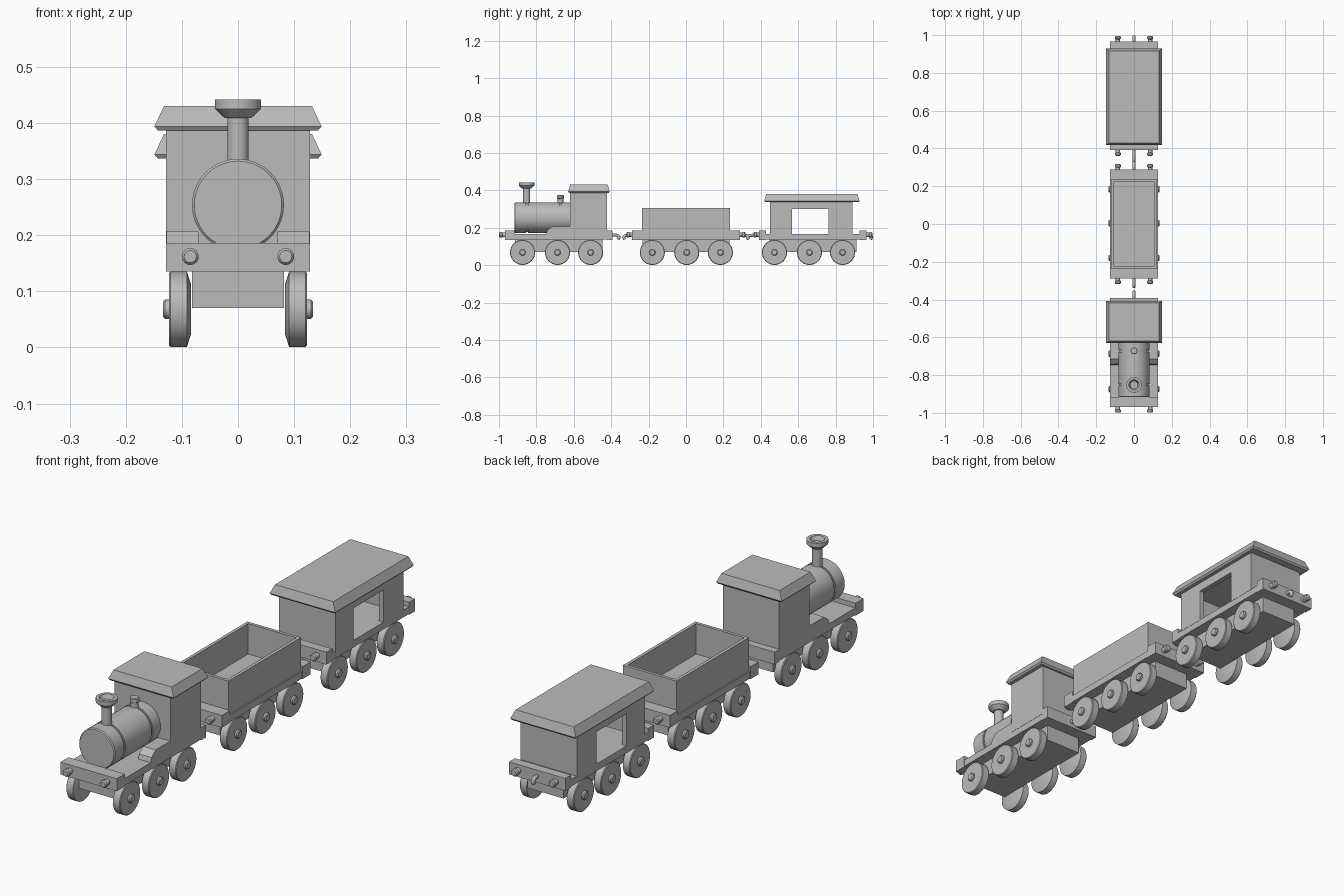
import bpy, bmesh, math
from mathutils import Matrix, Vector

cube = bpy.data.objects.get("Cube")
if cube:
    bpy.data.objects.remove(cube, do_unlink=True)

grey = bpy.data.materials.new("plain grey")
grey.use_nodes = True
grey.diffuse_color = (0.5, 0.5, 0.5, 1)
grey.node_tree.nodes["Principled BSDF"].inputs["Base Color"].default_value = grey.diffuse_color


def finish(name, bm, smooth=False):
    bmesh.ops.recalc_face_normals(bm, faces=bm.faces)
    mesh = bpy.data.meshes.new(name)
    bm.to_mesh(mesh)
    bm.free()
    mesh.materials.append(grey)
    obj = bpy.data.objects.new(name, mesh)
    bpy.context.collection.objects.link(obj)
    if smooth:
        bpy.ops.object.select_all(action='DESELECT')
        obj.select_set(True)
        bpy.context.view_layer.objects.active = obj
        bpy.ops.object.shade_smooth_by_angle(angle=math.radians(35))
    return obj


def rings(name, levels):
    """Stack of rectangles (half width, y0, y1, z) joined into a closed solid."""
    bm = bmesh.new()
    loops = [[bm.verts.new(p) for p in ((-w, a, z), (w, a, z), (w, b, z), (-w, b, z))]
             for w, a, b, z in levels]
    for low, high in zip(loops, loops[1:]):
        for i in range(4):
            j = (i + 1) % 4
            bm.faces.new((low[i], low[j], high[j], high[i]))
    bm.faces.new(loops[0])
    bm.faces.new(loops[-1])
    return finish(name, bm)


def box(name, w, y0, y1, z0, z1):
    return rings(name, [(w, y0, y1, z0), (w, y0, y1, z1)])


def prism(name, outline, x0, x1):
    """Side outline in (y, z) extruded across x."""
    bm = bmesh.new()
    face = bm.faces.new([bm.verts.new((x0, y, z)) for y, z in outline])
    ext = bmesh.ops.extrude_face_region(bm, geom=[face])["geom"]
    bmesh.ops.translate(bm, vec=(x1 - x0, 0, 0),
                        verts=[v for v in ext if isinstance(v, bmesh.types.BMVert)])
    return finish(name, bm)


def lathe(name, profile, place, axis, steps=32):
    """Profile of (radius, distance) turned about an axis through a point."""
    bm = bmesh.new()
    verts = [bm.verts.new((r, 0, h)) for r, h in profile]
    edges = [bm.edges.new(pair) for pair in zip(verts, verts[1:])]
    bmesh.ops.spin(bm, geom=verts + edges, cent=(0, 0, 0), axis=(0, 0, 1),
                   angle=math.tau, steps=steps)
    bmesh.ops.remove_doubles(bm, verts=bm.verts, dist=0.0001)
    turn = Vector((0, 0, 1)).rotation_difference(Vector(axis)).to_matrix().to_4x4()
    bm.transform(Matrix.Translation(place) @ turn)
    return finish(name, bm, True)


WHEEL = [(0, 0), (0.045, 0), (0.067, 0.007), (0.067, 0.036), (0.064, 0.039),
         (0.017, 0.039), (0.017, 0.046), (0.013, 0.05), (0, 0.05)]
BUFFER = [(0, -0.005), (0.012, -0.005), (0.012, 0.012), (0.015, 0.015),
          (0.015, 0.025), (0.011, 0.03), (0, 0.03)]


def wheels(car, positions):
    for n, y in enumerate(positions, 1):
        for side, label in ((1, "left"), (-1, "right")):
            lathe(f"{car}_wheel_{label}_{n}", WHEEL, (side * 0.084, y, 0.068), (side, 0, 0))


def buffers(car, y, way):
    for side, label in ((1, "left"), (-1, "right")):
        lathe(f"{car}_buffer_{label}", BUFFER, (side * 0.085, y, 0.162), (0, way, 0), 16)


def hook(car, y, way, reach):
    """Coupling hook with a drooping tip."""
    curve = bpy.data.curves.new(f"{car}_hook", 'CURVE')
    curve.dimensions = '3D'
    curve.bevel_depth = 0.008
    curve.bevel_resolution = 2
    curve.use_fill_caps = True
    curve.resolution_u = 5
    spline = curve.splines.new('BEZIER')
    path = [(-0.008, 0.16), (reach * 0.5, 0.16), (reach - 0.008, 0.15), (reach - 0.014, 0.138)]
    spline.bezier_points.add(len(path) - 1)
    for point, (d, z) in zip(spline.bezier_points, path):
        point.co = (0, y + way * d, z)
        point.handle_left_type = point.handle_right_type = 'AUTO'
    curve.materials.append(grey)
    bpy.context.collection.objects.link(bpy.data.objects.new(f"{car}_hook", curve))


def chassis(car, y0, y1, front, back, axles):
    """Deck, end beams, underframe and wheels shared by every car."""
    box(f"{car}_deck", 0.127, y0 + front, y1 - back, 0.138, 0.167)
    box(f"{car}_front_beam", 0.128, y0, y0 + front, 0.135, 0.186)
    box(f"{car}_rear_beam", 0.128, y1 - back, y1, 0.135, 0.186)
    box(f"{car}_underframe", 0.082, y0 + 0.055, y1 - 0.055, 0.07, 0.14)
    wheels(car, axles)


def roof(name, y0, y1, z):
    rings(name, [(0.143, y0 + 0.005, y1 - 0.005, z), (0.149, y0, y1, z + 0.007),
                 (0.132, y0 + 0.011, y1 - 0.011, z + 0.043)])


# Engine
chassis("engine", -0.969, -0.392, 0.052, 0.03, (-0.874, -0.687, -0.51))
buffers("engine", -0.969, -1)
hook("engine", -0.392, 1, 0.042)
box("cab", 0.128, -0.62, -0.422, 0.165, 0.392)
roof("cab_roof", -0.63, -0.408, 0.387)
for side in (1, -1):
    prism("side_step", [(-0.748, 0.165), (-0.742, 0.186), (-0.715, 0.207),
                        (-0.619, 0.207), (-0.619, 0.165)], side * 0.07, side * 0.127)

# Boiler with two shallow grooves
R = 0.082
boiler = [(0, 0), (R - 0.004, 0), (R, 0.004)]
for groove in (0.062, 0.24):
    boiler += [(R, groove), (R - 0.005, groove), (R - 0.005, groove + 0.009), (R, groove + 0.009)]
boiler += [(R, 0.3), (0, 0.3)]
lathe("boiler", boiler, (0, -0.917, 0.254), (0, 1, 0), 40)

# Chimney and dome
lathe("chimney", [(0, 0), (0.019, 0), (0.019, 0.109), (0.024, 0.109), (0.041, 0.125),
                  (0.041, 0.142), (0.028, 0.142), (0.02, 0.125), (0, 0.125)],
      (0, -0.852, 0.3), (0, 0, 1))
lathe("steam_dome", [(0, 0), (0.015, 0), (0.015, 0.055), (0.018, 0.058),
                     (0.018, 0.071), (0.015, 0.074), (0, 0.074)],
      (0, -0.671, 0.3), (0, 0, 1), 24)

# Open wagon
chassis("wagon", -0.288, 0.288, 0.053, 0.053, (-0.18, 0.004, 0.184))
for y, way in ((-0.288, -1), (0.288, 1)):
    buffers("wagon", y, way)
    hook("wagon", y, way, 0.052)
rings("wagon_tub", [(0.122, -0.235, 0.235, 0.165), (0.122, -0.235, 0.235, 0.305),
                    (0.109, -0.222, 0.222, 0.305), (0.109, -0.222, 0.222, 0.18)])

# Covered van with hollow body and side openings
chassis("van", 0.391, 0.966, 0.038, 0.038, (0.473, 0.66, 0.837))
for y, way, reach in ((0.391, -1, 0.07), (0.966, 1, 0.034)):
    buffers("van", y, way)
    hook("van", y, way, reach)
for side in (1, -1):
    prism("van_side_wall", [(0.449, 0.165), (0.449, 0.342), (0.891, 0.342), (0.891, 0.165),
                            (0.762, 0.165), (0.762, 0.3), (0.568, 0.3), (0.568, 0.165)],
          side * 0.108, side * 0.128)
box("van_front_wall", 0.108, 0.449, 0.469, 0.165, 0.342)
box("van_rear_wall", 0.108, 0.871, 0.891, 0.165, 0.342)
roof("van_roof", 0.418, 0.928, 0.337)
